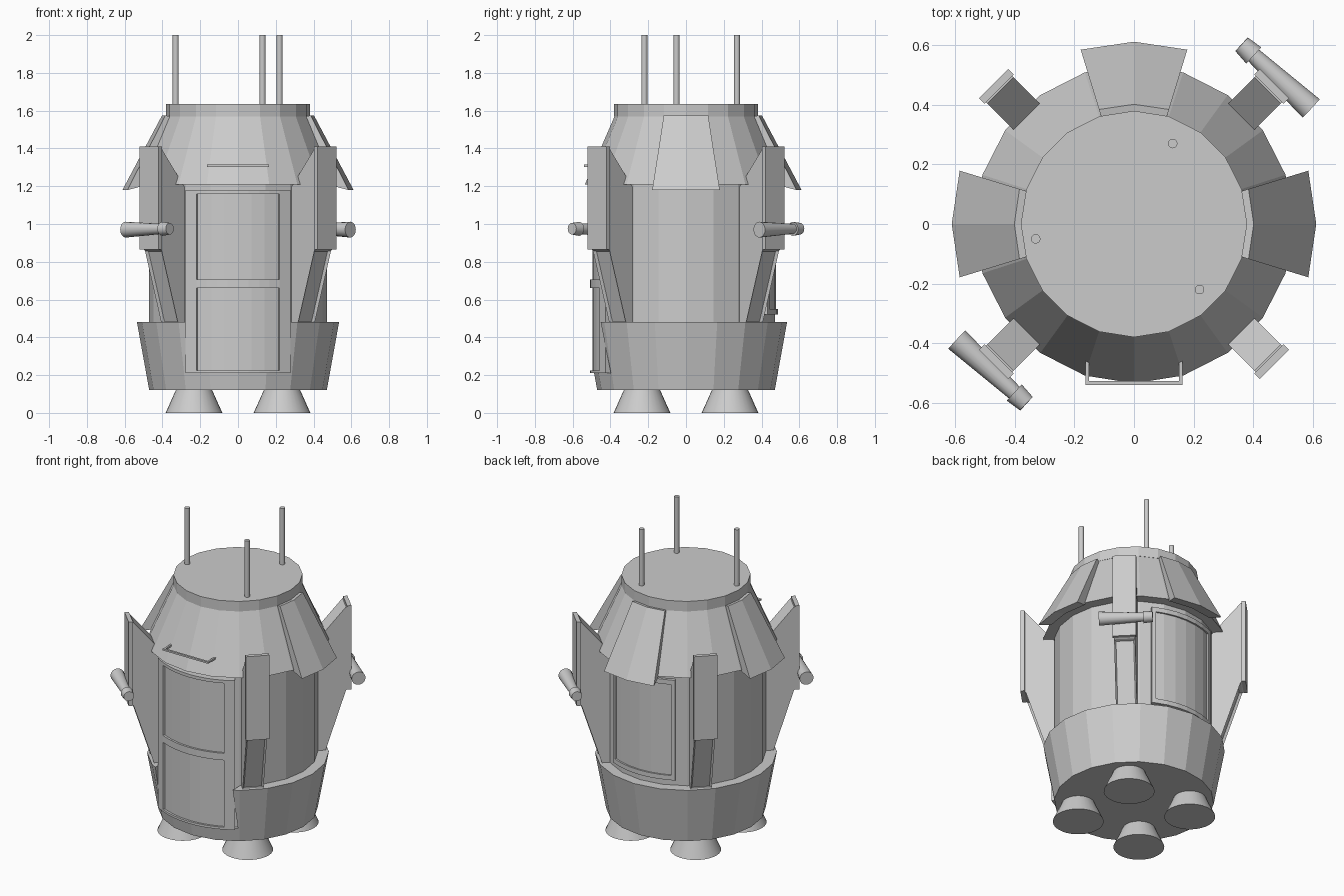
import bpy, bmesh, math
from mathutils import Vector, Matrix

if "Cube" in bpy.data.objects:
    bpy.data.objects.remove(bpy.data.objects["Cube"])

SIDES = 20


def make(name, verts, faces, smooth=False):
    me = bpy.data.meshes.new(name)
    me.from_pydata(verts, [], faces)
    bm = bmesh.new()
    bm.from_mesh(me)
    bmesh.ops.recalc_face_normals(bm, faces=bm.faces)
    for f in bm.faces:
        f.smooth = smooth and len(f.verts) == 4
    bm.to_mesh(me)
    bm.free()
    ob = bpy.data.objects.new(name, me)
    bpy.context.collection.objects.link(ob)
    return ob


def lathe(name, profile, n=SIDES, smooth=False, matrix=Matrix()):
    """Closed solid of revolution about local z from (radius, z) points."""
    verts = [matrix @ Vector((r * math.cos(t), r * math.sin(t), z))
             for r, z in profile
             for t in (2 * math.pi * i / n for i in range(n))]
    faces = [(k * n + i, k * n + (i + 1) % n, (k + 1) * n + (i + 1) % n, (k + 1) * n + i)
             for k in range(len(profile) - 1) for i in range(n)]
    faces += [tuple(range(n)), tuple(range((len(profile) - 1) * n, len(profile) * n))]
    return make(name, verts, faces, smooth)


def arc(name, section, centre, a0, a1, n):
    """Sweep a closed (radius, z) section through an arc; angles in degrees."""
    m = len(section)
    verts = []
    for i in range(n + 1):
        t = math.radians(centre + a0 + (a1 - a0) * i / n)
        verts += [(r * math.cos(t), r * math.sin(t), z) for r, z in section]
    faces = [(i * m + k, i * m + (k + 1) % m, (i + 1) * m + (k + 1) % m, (i + 1) * m + k)
             for i in range(n) for k in range(m)]
    faces += [tuple(range(m)), tuple(range(n * m, (n + 1) * m))]
    return make(name, verts, faces)


def prism(name, section, half_width, angle):
    """Extrude a radial (radius, z) section sideways, turned to an angle."""
    rot = Matrix.Rotation(math.radians(angle), 4, 'Z')
    m = len(section)
    verts = [rot @ Vector((r, s * half_width, z)) for s in (-1, 1) for r, z in section]
    faces = [(k, (k + 1) % m, m + (k + 1) % m, m + k) for k in range(m)]
    faces += [tuple(range(m)), tuple(range(m, 2 * m))]
    return make(name, verts, faces)


def box(name, lo, hi):
    return prism_box(name, Vector(lo), Vector(hi))


def prism_box(name, lo, hi):
    verts = [(x, y, z) for x in (lo.x, hi.x) for y in (lo.y, hi.y) for z in (lo.z, hi.z)]
    faces = [(0, 1, 3, 2), (4, 5, 7, 6), (0, 1, 5, 4), (2, 3, 7, 6), (0, 2, 6, 4), (1, 3, 7, 5)]
    return make(name, verts, faces)


def rect(r0, r1, z0, z1):
    return [(r0, z0), (r1, z0), (r1, z1), (r0, z1)]


def framed(name, centre, half, inner, r, depth, bars, n):
    """Curved panel with stiles at both sides and rails at the given heights."""
    z0, z1 = bars[0][0], bars[-1][1]
    arc(name + "_panel", rect(0.44, r - depth, z0, z1), centre, -half, half, n)
    for side, (a, b) in (("left", (-half, -inner)), ("right", (inner, half))):
        arc(f"{name}_{side}_stile", rect(0.44, r, z0, z1), centre, a, b, 1)
    for i, (a, b) in enumerate(bars):
        arc(f"{name}_rail_{i + 1}", rect(0.44, r, a, b), centre, -inner, inner, n)


# Hull: cabin, flared base ring and roof cone
lathe("cabin", [(0.47, 0.14), (0.47, 1.23)])
base = lathe("base_ring", [(0.47, 0.12), (0.535, 0.48)])
lathe("roof_cone", [(0.535, 1.21), (0.376, 1.575)])
lathe("roof_cap", [(0.38, 1.57), (0.38, 1.635)])

# Opening in the base ring for the front door
cutter = box("door_cutter", (-0.278, -0.8, 0.21), (0.278, -0.3, 0.6))
cutter.hide_render = True
cutter.hide_viewport = True
mod = base.modifiers.new("door_opening", 'BOOLEAN')
mod.object = cutter
mod.operation = 'DIFFERENCE'
mod.solver = 'EXACT'

# Front door and rear hatch
framed("front_door", -90, 33, 25.6, 0.508, 0.013,
       [(0.21, 0.225), (0.66, 0.705), (1.16, 1.18)], 8)
framed("rear_hatch", 90, 27.5, 24.5, 0.486, 0.01, [(0.52, 0.55), (1.14, 1.17)], 6)

# Roof flaps on the left, right and back
for side, a in (("right", 0), ("back", 90), ("left", 180)):
    arc(side + "_roof_flap", [(0.375, 1.57), (0.402, 1.575), (0.612, 1.18), (0.53, 1.2)],
        a, -17, 17, 2)

# Four diagonal fins, each with a recessed lower face and an outer plate
for i in range(4):
    a = 45 + 90 * i
    fin = prism(f"fin_{i + 1}", [(0.44, 0.47), (0.51, 0.47), (0.635, 0.86), (0.65, 0.87),
                                 (0.65, 1.40), (0.635, 1.40), (0.44, 1.17)], 0.062, a)
    bm = bmesh.new()
    bm.from_mesh(fin.data)
    out = Vector((math.cos(math.radians(a)), math.sin(math.radians(a)), 0))
    low = [f for f in bm.faces if f.normal.dot(out) > 0.9 and f.calc_center_median().z < 0.8]
    bmesh.ops.inset_individual(bm, faces=low, thickness=0.014, depth=-0.015)
    bm.to_mesh(fin.data)
    bm.free()
    prism(f"fin_plate_{i + 1}", rect(0.64, 0.666, 0.865, 1.41), 0.07, a)

# Tapered thruster tubes on two opposite fins
for name, s in (("rear", 1), ("front", -1)):
    start = Vector((0.365 * s, 0.6 * s, 0.975))
    end = Vector((0.595 * s, 0.388 * s, 0.97))
    m = Matrix.Translation(start) @ (end - start).to_track_quat('Z', 'Y').to_matrix().to_4x4()
    lathe(name + "_thruster_cap", [(0.031, -0.005), (0.037, 0.05)], 16, True, m)
    lathe(name + "_thruster_tube", [(0.026, 0.04), (0.042, (end - start).length)], 16, True, m)

# Grab handle above the door
box("handle_bar", (-0.163, -0.54, 1.303), (0.163, -0.527, 1.314))
for side, x in (("left", -0.157), ("right", 0.157)):
    box(side + "_handle_post", (x - 0.006, -0.53, 1.303), (x + 0.006, -0.46, 1.314))

# Antennas
for i, (x, y) in enumerate(((0.13, 0.27), (-0.33, -0.05), (0.22, -0.22))):
    lathe(f"antenna_{i + 1}", [(0.016, 1.62), (0.016, 2.0)], 12, True,
          Matrix.Translation((x, y, 0)))

# Engine nozzles
for i, (sx, sy) in enumerate(((1, 1), (-1, 1), (-1, -1), (1, -1))):
    lathe(f"nozzle_{i + 1}", [(0.15, 0), (0.092, 0.13)], 32, True,
          Matrix.Translation((0.233 * sx, 0.233 * sy, 0)))
